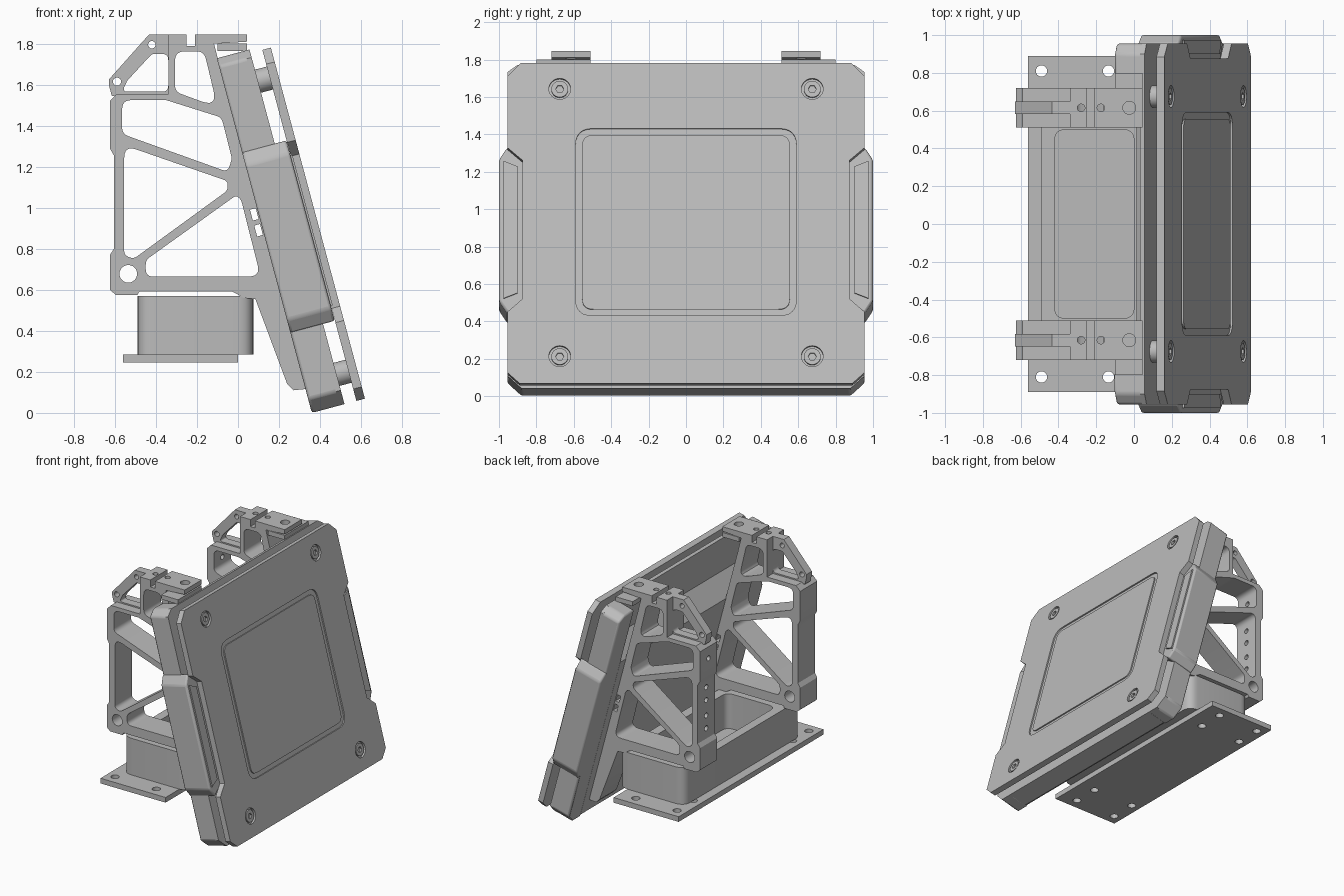
import bpy, bmesh, math
from mathutils import Matrix, Vector

if "Cube" in bpy.data.objects:
    bpy.data.objects.remove(bpy.data.objects["Cube"])

grey = bpy.data.materials.new("plain grey")
grey.use_nodes = True
grey.diffuse_color = (0.5, 0.5, 0.5, 1)
grey.node_tree.nodes["Principled BSDF"].inputs["Base Color"].default_value = (0.5, 0.5, 0.5, 1)

# Working planes: the panel leans back by 15 degrees
SIN, COS = math.sin(math.radians(15)), math.cos(math.radians(15))
UP, OUT, FOOT = (-SIN, 0, COS), (COS, 0, SIN), (0.36, 0, 0)
X, Y, Z = (1, 0, 0), (0, 1, 0), (0, 0, 1)


def plane(a, b, origin=(0, 0, 0)):
    m = Matrix((a, b, Vector(a).cross(Vector(b)))).transposed().to_4x4()
    m.translation = origin
    return m


FRONT, TOP, BACK = plane(X, Z), plane(X, Y), plane(Y, Z)
PANEL, SECTION = plane(Y, UP, FOOT), plane(OUT, UP, FOOT)


def rounded(points, r, steps=6):
    """Polygon with every corner filleted."""
    out = []
    for i, p in enumerate(points):
        p = Vector(p)
        a, b = Vector(points[i - 1]) - p, Vector(points[(i + 1) % len(points)]) - p
        half = a.angle(b) / 2
        cut = min(r / math.tan(half), 0.45 * a.length, 0.45 * b.length)
        a, b = p + a.normalized() * cut, p + b.normalized() * cut
        for k in range(steps + 1):
            f = k / steps
            out.append(a * (1 - f) ** 2 + p * (2 * f * (1 - f)) + b * f * f)
    return out


def rect(x0, x1, y0, y1, r=0):
    pts = [(x0, y0), (x1, y0), (x1, y1), (x0, y1)]
    return rounded(pts, r) if r else pts


def circle(x, y, r, n=24):
    return [(x + r * math.cos(math.tau * k / n), y + r * math.sin(math.tau * k / n)) for k in range(n)]


def slab(name, frame, loops, d0, d1, bevel=0):
    """Extruded outline; any loops inside the first become holes."""
    cu = bpy.data.curves.new(name, "CURVE")
    cu.dimensions, cu.fill_mode, cu.extrude = "2D", "BOTH", abs(d1 - d0) / 2
    for pts in loops:
        sp = cu.splines.new("POLY")
        sp.points.add(len(pts) - 1)
        for q, p in zip(sp.points, pts):
            q.co = (p[0], p[1], 0, 1)
        sp.use_cyclic_u = True
    tmp = bpy.data.objects.new(name, cu)
    me = bpy.data.meshes.new_from_object(tmp)
    bpy.data.objects.remove(tmp)
    bm = bmesh.new()
    bm.from_mesh(me)
    bmesh.ops.remove_doubles(bm, verts=bm.verts, dist=1e-5)
    bm.transform(frame @ Matrix.Translation((0, 0, (d0 + d1) / 2)))
    bmesh.ops.recalc_face_normals(bm, faces=bm.faces)
    bm.to_mesh(me)
    bm.free()
    me.name = name
    me.materials.clear()
    me.materials.append(grey)
    ob = bpy.data.objects.new(name, me)
    bpy.context.collection.objects.link(ob)
    if bevel:
        mod = ob.modifiers.new("soft edges", "BEVEL")
        mod.width, mod.segments, mod.limit_method = bevel, 2, "ANGLE"
    return ob


def drill(ob, cutter):
    mod = ob.modifiers.new("holes", "BOOLEAN")
    mod.operation, mod.object = "DIFFERENCE", cutter
    me = bpy.data.meshes.new_from_object(ob.evaluated_get(bpy.context.evaluated_depsgraph_get()))
    ob.modifiers.remove(mod)
    ob.data = me
    bpy.data.objects.remove(cutter)


def mirrored(half):
    """Closed outline from its +x half, listed bottom to top."""
    return half + [(-x, y) for x, y in reversed(half)]


def leaning(t, s):
    return (0.36 + COS * t - SIN * s, SIN * t + COS * s)


# Base plate and open box
base_holes = [circle(x, y, 0.03) for x in (-0.49, -0.135) for y in (-0.81, -0.61, 0.61, 0.81)]
slab("base_plate", TOP, [rect(-0.56, 0, -0.89, 0.89)] + base_holes, 0.245, 0.285)
box = rect(-0.49, 0.075, -0.72, 0.72, 0.08)
slab("base_box_wall", TOP, [box, rect(-0.42, 0.0, -0.5, 0.5, 0.06)], 0.29, 0.57)
slab("base_box_floor", TOP, [box], 0.285, 0.3)

# Panel body: front sheet, thick lower core with sloped ledge, side rails
sheet = mirrored([(0.88, 0), (0.955, 0.07), (0.955, 1.75), (0.9, 1.79)])
slab("body_front_sheet", PANEL, [sheet], 0.14, 0.165)
slab("body_core", SECTION, [[(0.02, 0), (0.145, 0), (0.145, 1.46), (0, 1.34), (0, 0.02)]], -0.79, 0.79)
for side, label in ((-1, "front"), (1, "back")):
    rail = [(0.78, 0), (0.88, 0), (0.955, 0.07), (0.955, 1.75), (0.9, 1.79), (0.78, 1.79)]
    slab(label + "_body_rail", PANEL, [[(side * x, y) for x, y in rail]], 0, 0.165, 0.012)
    # Side bumper
    bump = [(0.86, 0.46), (0.955, 0.4), (1.0, 0.47), (1.0, 1.25), (0.955, 1.32), (0.86, 1.25)]
    slab(label + "_bumper", PANEL, [[(side * x, y) for x, y in bump]], 0.0, 0.224, 0.012)
    ridge = [(0.9, 0.51), (0.975, 0.48), (0.975, 1.24), (0.9, 1.21)]
    slab(label + "_bumper_ridge", PANEL, [[(side * x, y) for x, y in ridge]], 0.22, 0.234)

# Front plate with notches, groove and screw holes
outline = mirrored([(0.89, 0), (0.955, 0.06), (0.955, 0.395), (0.875, 0.467), (0.875, 1.235),
                    (0.955, 1.305), (0.955, 1.7), (0.885, 1.772)])
spots = [(y, s) for y in (-0.675, 0.675) for s in (0.15, 1.63)]
frame_hole = rect(-0.59, 0.59, 0.375, 1.41, 0.09)
slab("front_plate", PANEL, [outline, frame_hole] + [circle(y, s, 0.058, 32) for y, s in spots], 0.225, 0.268)
slab("plate_groove_floor", PANEL, [frame_hole], 0.225, 0.258)
slab("plate_center", PANEL, [rect(-0.555, 0.555, 0.41, 1.375, 0.06)], 0.25, 0.267)
for i, (y, s) in enumerate(spots):
    slab(f"spacer_{i + 1}", PANEL, [circle(y, s, 0.058, 32)], 0.16, 0.25)
    slab(f"screw_{i + 1}", PANEL, [circle(y, s, 0.045), circle(y, s, 0.022, 6)], 0.245, 0.264)

# Bracket outline and windows
bracket = [(-0.595, 0.575), (-0.49, 0.575), (-0.48, 0.593), (-0.03, 0.593), (0.03, 0.56), (0.085, 0.555),
           (0.24, 0.14), (0.27, 0.11), leaning(0.003, 0.12), leaning(0.003, 1.74), (-0.117, 1.8),
           (0.045, 1.81), (0.045, 1.845), (-0.21, 1.845), (-0.21, 1.79), (-0.25, 1.79), (-0.25, 1.845),
           (-0.34, 1.845), (-0.34, 1.556), (-0.59, 1.556), (-0.625, 1.52), (-0.625, 1.29),
           (-0.605, 1.255), (-0.605, 0.8), (-0.625, 0.77), (-0.625, 0.6)]
windows = [
    [(-0.565, 1.525), (-0.35, 1.525), (-0.08, 1.44), (-0.03, 1.24), (-0.05, 1.175), (-0.565, 1.36)],
    [(-0.555, 1.305), (-0.05, 1.13), (-0.05, 1.085), (-0.51, 0.75), (-0.555, 0.77)],
    [(-0.01, 1.06), (0.015, 1.04), (0.11, 0.665), (-0.45, 0.665), (-0.45, 0.745)],
    [(-0.307, 1.762), (-0.165, 1.762), (-0.1, 1.49), (-0.307, 1.566)],
]
slots = [[leaning(t, s) for t, s in rect(-0.035, -0.006, s0, s0 + 0.055)] for s0 in (0.9, 0.98)]
holes = [rounded(w, 0.045) for w in windows] + slots + [circle(-0.535, 0.678, 0.043)]
arch = [(-0.615, 1.545), (-0.33, 1.545), (-0.33, 1.845), (-0.434, 1.845), (-0.63, 1.625), (-0.63, 1.6)]
arch_holes = [rounded([(-0.565, 1.566), (-0.34, 1.566), (-0.34, 1.75), (-0.42, 1.75), (-0.54, 1.62)], 0.03),
              circle(-0.42, 1.795, 0.018), circle(-0.59, 1.615, 0.02)]

for y, label in ((-0.615, "front"), (0.615, "back")):
    frame = slab(label + "_bracket", FRONT, [bracket] + holes, -y - 0.105, -y + 0.105)
    # Vertical clamp holes and the row of holes in the rear post
    clamp = [circle(-0.28, y, 0.02), circle(-0.175, y, 0.02), circle(-0.025, y, 0.034)]
    drill(frame, slab("cutter", TOP, clamp, 1.74, 1.9))
    row = [circle(y, z, 0.02) for z in (0.88, 0.98, 1.1, 1.2, 1.43)]
    drill(frame, slab("cutter", BACK, row, -0.7, -0.54))
    slab(label + "_arch", FRONT, [arch] + arch_holes, -y - 0.033, -y + 0.033)
    # Tab joining the bracket to the body rail
    edge = sorted((math.copysign(0.51, y), math.copysign(0.8, y)))
    slab(label + "_tab", TOP, [rect(-0.1, 0.045, *edge)], 1.765, 1.8)

# Smooth round parts, keep hard edges
bpy.ops.object.select_all(action="DESELECT")
for ob in bpy.context.collection.objects:
    if ob.type == "MESH":
        ob.select_set(True)
        bpy.context.view_layer.objects.active = ob
bpy.ops.object.shade_smooth_by_angle(angle=math.radians(30))
